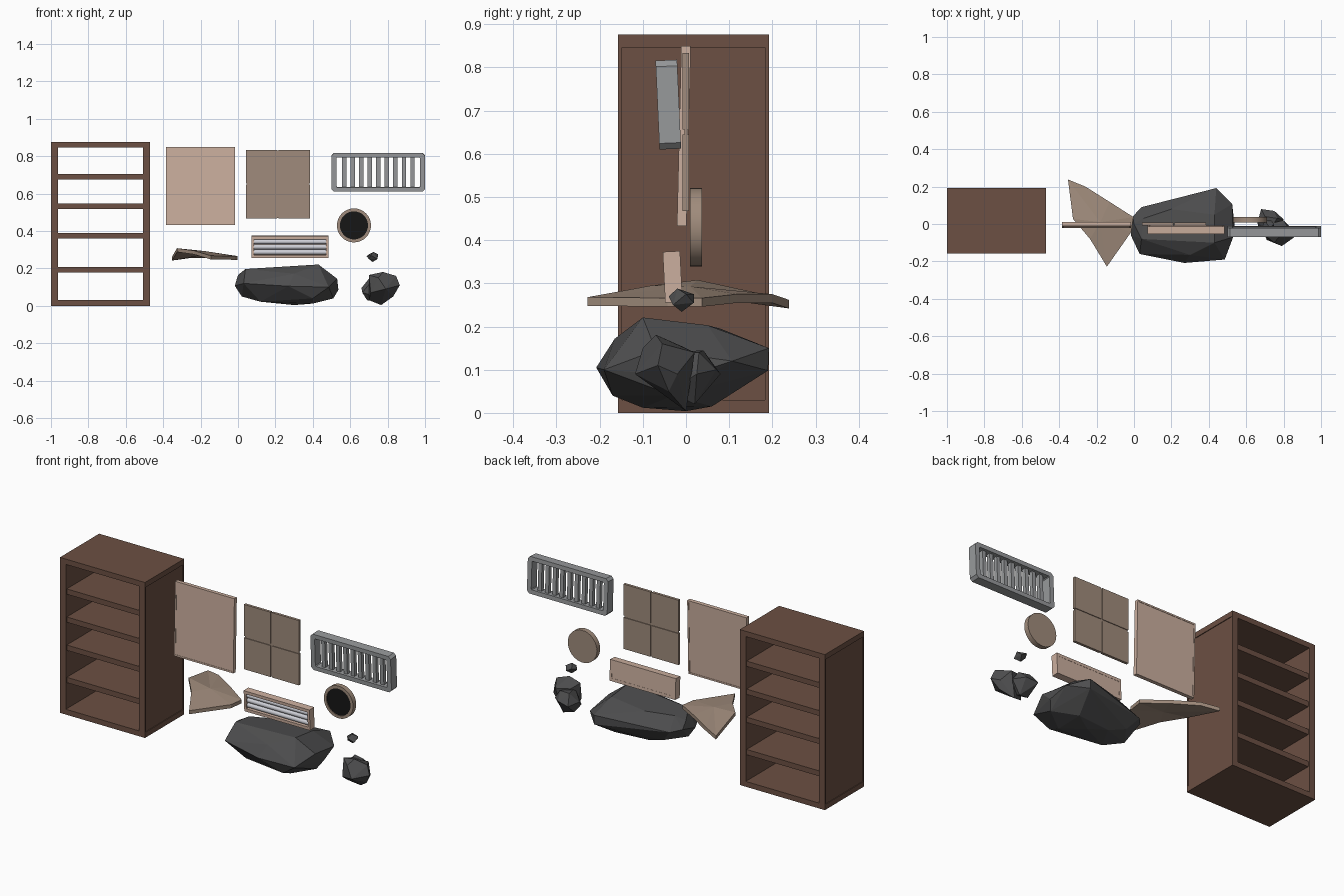
import bpy, bmesh, math
from mathutils import Matrix, Vector


def material(name, rgb):
    m = bpy.data.materials.new(name)
    m.diffuse_color = (*rgb, 1)
    return m


BROWN = material("brown wood", (0.150, 0.080, 0.056))
PINK = material("pale pink board", (0.60, 0.43, 0.345))
TAN = material("tan board", (0.35, 0.26, 0.20))
GREY = material("grey metal", (0.31, 0.32, 0.33))
ROCK = material("dark stone", (0.075, 0.075, 0.077))
BLACK = material("black mesh", (0.008, 0.008, 0.008))
PALE = material("pale slat", (0.62, 0.63, 0.68))


def box(bm, x0, x1, y0, y1, z0, z1):
    c = Vector(((x0 + x1) / 2, (y0 + y1) / 2, (z0 + z1) / 2))
    m = Matrix.Translation(c) @ Matrix.Diagonal((x1 - x0, y1 - y0, z1 - z0, 1))
    bmesh.ops.create_cube(bm, size=1, matrix=m)


def ring(bm, outer, inner, y0, y1):
    """Frame between two matching (x, z) loops, extruded along y."""
    loops = [[bm.verts.new((x, y, z)) for x, z in pts]
             for pts, y in ((outer, y0), (outer, y1), (inner, y1), (inner, y0))]
    n = len(outer)
    for k in range(4):
        a, b = loops[k], loops[(k + 1) % 4]
        for i in range(n):
            j = (i + 1) % n
            bm.faces.new((a[i], a[j], b[j], b[i]))


def cylinder(bm, centre, radius, depth, axis, segments):
    rot = Matrix.Rotation(math.pi / 2, 4, axis)
    bmesh.ops.create_cone(bm, cap_ends=True, segments=segments, radius1=radius,
                          radius2=radius, depth=depth,
                          matrix=Matrix.Translation(centre) @ rot)


def finish(name, bm, mat, tilt=0, pivot=(0, 0, 0), smooth=False):
    if tilt:
        bmesh.ops.rotate(bm, cent=pivot, verts=bm.verts,
                         matrix=Matrix.Rotation(tilt, 3, 'X'))
    bmesh.ops.recalc_face_normals(bm, faces=bm.faces)
    me = bpy.data.meshes.new(name)
    bm.to_mesh(me)
    bm.free()
    me.materials.append(mat)
    ob = bpy.data.objects.new(name, me)
    bpy.context.collection.objects.link(ob)
    if smooth:
        bpy.ops.object.select_all(action='DESELECT')
        ob.select_set(True)
        bpy.context.view_layer.objects.active = ob
        bpy.ops.object.shade_smooth_by_angle(angle=math.radians(35))
    return ob


def hull(name, mat, points):
    bm = bmesh.new()
    for p in points:
        bm.verts.new(p)
    res = bmesh.ops.convex_hull(bm, input=bm.verts)
    loose = {v for v in res["geom_interior"] if isinstance(v, bmesh.types.BMVert)}
    bmesh.ops.delete(bm, geom=list(loose), context='VERTS')
    bmesh.ops.dissolve_limit(bm, angle_limit=math.radians(4),
                             verts=bm.verts, edges=bm.edges)
    return finish(name, bm, mat)


# Bookcase, open front and back
Y0, Y1, H = -0.157, 0.192, 0.876
bm = bmesh.new()
box(bm, -1, -0.47, Y0, Y1, H - 0.03, H)
box(bm, -1, -0.47, Y0, Y1, 0, 0.03)
finish("bookcase_top_and_base", bm, BROWN)
for side, xa, xb, d in (("left", -1, -0.963, 1), ("right", -0.47, -0.507, -1)):
    bm = bmesh.new()
    box(bm, *sorted((xa + d * 0.004, xb)), Y0, Y1, 0.03, H - 0.03)
    skin = sorted((xa, xa + d * 0.004))
    box(bm, *skin, Y0, Y0 + 0.009, 0.03, H - 0.03)
    box(bm, *skin, Y1 - 0.009, Y1, 0.03, H - 0.03)
    finish("bookcase_side_" + side, bm, BROWN)
bm = bmesh.new()
for z in (0.192, 0.374, 0.532, 0.690):
    box(bm, -0.965, -0.505, Y0 + 0.008, Y1 - 0.008, z - 0.015, z + 0.015)
finish("bookcase_shelves", bm, BROWN)

# Plain board with a thin border
bm = bmesh.new()
box(bm, -0.377, -0.023, -0.014, 0.004, 0.441, 0.842)
ring(bm, [(-0.385, 0.433), (-0.015, 0.433), (-0.015, 0.85), (-0.385, 0.85)],
     [(-0.376, 0.442), (-0.024, 0.442), (-0.024, 0.841), (-0.376, 0.841)],
     -0.016, 0.006)
finish("plain_board", bm, PINK, -0.024, (-0.2, -0.005, 0.64))

# Board of four square panels
bm = bmesh.new()
for x0, x1 in ((0.042, 0.208), (0.217, 0.385)):
    for z0, z1 in ((0.468, 0.645), (0.656, 0.833)):
        box(bm, x0, x1, -0.008, 0.007, z0, z1)
box(bm, 0.2, 0.225, -0.004, 0.003, 0.47, 0.83)
box(bm, 0.045, 0.382, -0.004, 0.003, 0.642, 0.659)
finish("four_panel_board", bm, TAN)


# Barred grille
def chamfered(x0, x1, z0, z1, c):
    return [(x0 + c, z0), (x1 - c, z0), (x1, z0 + c), (x1, z1 - c),
            (x1 - c, z1), (x0 + c, z1), (x0, z1 - c), (x0, z0 + c)]


pivot = (0.75, -0.041, 0.714)
bm = bmesh.new()
ring(bm, chamfered(0.5, 1.0, 0.611, 0.817, 0.014),
     chamfered(0.526, 0.974, 0.635, 0.793, 0.004), -0.066, -0.016)
finish("grille_frame", bm, GREY, 0.045, pivot)
bm = bmesh.new()
for i in range(9):
    x = 0.75 + (i - 4) * 0.0455
    box(bm, x - 0.011, x + 0.011, -0.052, -0.030, 0.630, 0.798)
finish("grille_bars", bm, GREY, 0.045, pivot)


# Round speaker
def circle(r, n=32):
    return [(0.62 + r * math.cos(2 * math.pi * i / n),
             0.43 + r * math.sin(2 * math.pi * i / n)) for i in range(n)]


bm = bmesh.new()
ring(bm, circle(0.091), circle(0.075), 0.009, 0.037)
cylinder(bm, (0.62, 0.030, 0.43), 0.0905, 0.015, 'X', 32)
finish("speaker_ring", bm, TAN, smooth=True)
bm = bmesh.new()
cylinder(bm, (0.62, 0.018, 0.43), 0.0755, 0.008, 'X', 32)
finish("speaker_mesh", bm, BLACK)

# Slatted box
pivot = (0.28, -0.031, 0.315)
bm = bmesh.new()
ring(bm, [(0.073, 0.256), (0.483, 0.256), (0.483, 0.374), (0.073, 0.374)],
     [(0.086, 0.273), (0.470, 0.273), (0.470, 0.357), (0.086, 0.357)],
     -0.051, -0.011)
box(bm, 0.08, 0.476, -0.022, -0.012, 0.262, 0.368)
finish("slat_box", bm, PINK, 0.05, pivot)
bm = bmesh.new()
for z in (0.287, 0.315, 0.343):
    cylinder(bm, (0.278, -0.031, z), 0.0135, 0.386, 'Y', 12)
finish("slats", bm, PALE, 0.05, pivot, smooth=True)

# Broken board shard: bent plate fanned around a raised middle
rim = [(-0.353, 0.238, 0.262), (-0.26, 0.20, 0.275), (-0.13, 0.118, 0.275),
       (-0.003, 0.037, 0.266), (-0.015, -0.043, 0.266), (-0.145, -0.228, 0.268),
       (-0.235, -0.08, 0.295), (-0.326, 0.027, 0.308)]
bm = bmesh.new()
sheets = []
for drop in (0, 0.02):
    loop = [bm.verts.new((x, y, z - drop)) for x, y, z in rim]
    mid = bm.verts.new((-0.18, 0.01, 0.293 - drop))
    for i in range(8):
        bm.faces.new((loop[i], loop[(i + 1) % 8], mid))
    sheets.append(loop)
for i in range(8):
    j = (i + 1) % 8
    bm.faces.new((sheets[0][i], sheets[0][j], sheets[1][j], sheets[1][i]))
finish("board_shard", bm, TAN)

# Rocks
hull("large_rock", ROCK, [
    (0.04, -0.08, 0.197), (0.05, 0.03, 0.19), (0.2, 0.08, 0.195), (0.43, 0.05, 0.203),
    (0.43, -0.1, 0.221), (0.25, -0.1, 0.207), (0, 0, 0.165), (0.3, -0.165, 0.172),
    (-0.017, -0.06, 0.107), (-0.007, 0.04, 0.13), (0.04, 0.09, 0.12),
    (0.3, 0.15, 0.15), (0.44, 0.192, 0.15), (0.44, 0.19, 0.098), (0.525, 0.107, 0.12),
    (0.537, 0, 0.085), (0.53, -0.07, 0.145), (0.485, -0.19, 0.1), (0.27, -0.208, 0.105),
    (0.03, -0.16, 0.12), (0.02, -0.05, 0.05), (0.12, -0.1, 0.022), (0.4, -0.1, 0.012),
    (0.51, -0.03, 0.04), (0.4, 0.06, 0.015), (0.2, 0.04, 0.016), (0.3, 0, 0.004),
    (0.4, -0.17, 0.04), (0.1, 0.06, 0.05)])
hull("small_rock", ROCK, [
    (0.70, -0.06, 0.165), (0.775, -0.07, 0.181), (0.845, -0.055, 0.16),
    (0.865, -0.065, 0.11), (0.83, -0.04, 0.05), (0.765, 0, 0.004), (0.79, -0.118, 0.09),
    (0.71, -0.085, 0.07), (0.75, -0.1, 0.15), (0.80, 0.02, 0.14), (0.72, 0, 0.15),
    (0.70, -0.03, 0.03), (0.84, -0.02, 0.09)])
hull("small_rock_lump", ROCK, [
    (0.66, 0.01, 0.095), (0.68, 0.08, 0.09), (0.75, 0.07, 0.10), (0.70, 0.04, 0.145),
    (0.765, 0.03, 0.14), (0.80, 0.025, 0.09), (0.69, 0.01, 0.03), (0.75, 0.02, 0.02),
    (0.665, -0.02, 0.07), (0.72, -0.04, 0.14), (0.75, -0.04, 0.05)])
hull("pebble", ROCK, [
    (0.687, -0.01, 0.265), (0.71, -0.04, 0.27), (0.725, -0.02, 0.288),
    (0.75, 0, 0.275), (0.735, 0.018, 0.255), (0.70, 0.018, 0.275),
    (0.72, -0.01, 0.234), (0.745, -0.03, 0.25), (0.70, -0.025, 0.25)])
